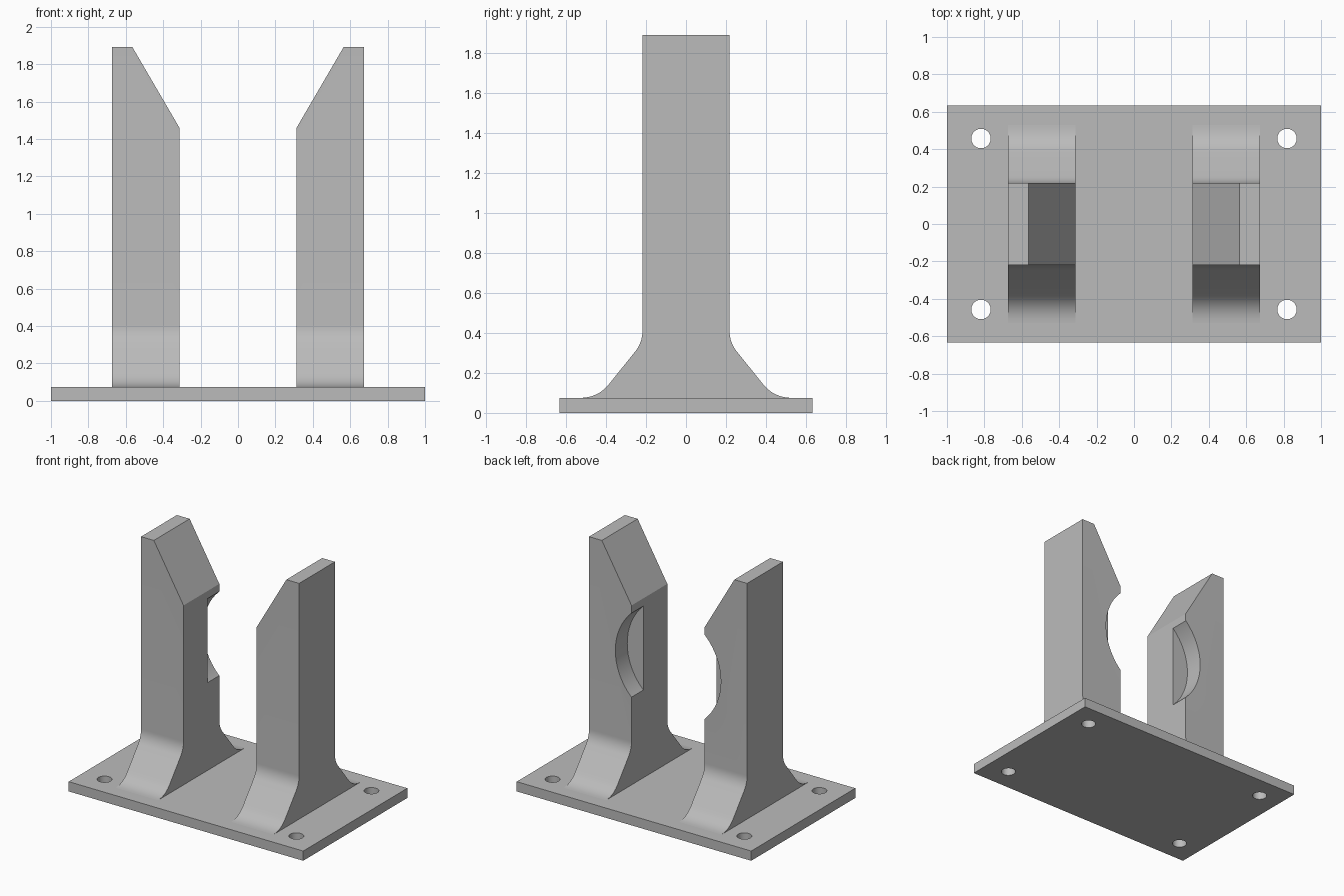
import bpy, bmesh, math
from mathutils import Vector

cube = bpy.data.objects.get("Cube")
if cube:
    bpy.data.objects.remove(cube, do_unlink=True)

# Dimensions
PLATE_X, PLATE_Y, PLATE_Z = 1.0, 0.634, 0.075
POST_IN, POST_OUT, POST_Y, POST_TOP = 0.312, 0.674, 0.218, 1.892
BEVEL_TOP_X, BEVEL_LOW_Z = 0.565, 1.458
HOLE_X, HOLE_Y, HOLE_R = 0.818, 0.457, 0.052
POCKET_R, POCKET_Z, POCKET_FLOOR = 0.45, 1.075, 0.073

grey = bpy.data.materials.new("plain grey")
grey.use_nodes = True
colour = (0.5, 0.5, 0.5, 1)
grey.diffuse_color = colour
grey.node_tree.nodes["Principled BSDF"].inputs["Base Color"].default_value = colour


def make_object(name, bm):
    bmesh.ops.recalc_face_normals(bm, faces=bm.faces)
    mesh = bpy.data.meshes.new(name)
    bm.to_mesh(mesh)
    bm.free()
    mesh.materials.append(grey)
    obj = bpy.data.objects.new(name, mesh)
    bpy.context.collection.objects.link(obj)
    return obj


def cylinder(name, radius, depth, location, rotation=(0, 0, 0), sides=64):
    bpy.ops.mesh.primitive_cylinder_add(vertices=sides, radius=radius, depth=depth,
                                        location=location, rotation=rotation)
    obj = bpy.context.object
    obj.name = name
    obj.hide_render = True
    obj.data.materials.append(grey)
    return obj


def cut(obj, cutter):
    """Subtract the cutter, apply the result and discard the cutter."""
    bpy.context.view_layer.objects.active = obj
    mod = obj.modifiers.new("cut", "BOOLEAN")
    mod.operation, mod.solver, mod.object = "DIFFERENCE", "EXACT", cutter
    bpy.ops.object.modifier_apply(modifier=mod.name)
    bpy.data.objects.remove(cutter, do_unlink=True)


def smooth(obj):
    bpy.ops.object.select_all(action="DESELECT")
    obj.select_set(True)
    bpy.context.view_layer.objects.active = obj
    bpy.ops.object.shade_smooth_by_angle(angle=math.radians(25))


def rounded(a, corner, b, steps=8):
    """Points of a smooth bend from a to b around a corner."""
    a, corner, b = Vector(a), Vector(corner), Vector(b)
    return [a.lerp(corner, t).lerp(corner.lerp(b, t), t)
            for t in (i / steps for i in range(steps + 1))]


# Base plate with four screw holes
bm = bmesh.new()
bmesh.ops.create_cube(bm, size=1)
bmesh.ops.scale(bm, vec=(2 * PLATE_X, 2 * PLATE_Y, PLATE_Z), verts=bm.verts)
bmesh.ops.translate(bm, vec=(0, 0, PLATE_Z / 2), verts=bm.verts)
plate = make_object("base_plate", bm)
for sx in (-1, 1):
    for sy in (-1, 1):
        cut(plate, cylinder("hole_cutter", HOLE_R, 1, (sx * HOLE_X, sy * HOLE_Y, 0), sides=40))
smooth(plate)

# Side outline of a post: straight column flaring into a curved foot
flare = rounded((POST_Y, 0.41), (POST_Y, 0.352), (0.256, 0.305))
flare += rounded((0.384, 0.146), (0.44, PLATE_Z), (0.53, PLATE_Z))
half = [Vector((POST_Y, POST_TOP))] + flare
outline = half + [Vector((-p.x, p.y)) for p in reversed(half)]

# Two posts with slanted inner tops and a round pocket open to the back
for side, name in ((1, "left_post"), (-1, "right_post")):
    bm = bmesh.new()
    face = bm.faces.new([bm.verts.new((side * POST_IN, p.x, p.y)) for p in outline])
    grown = bmesh.ops.extrude_face_region(bm, geom=[face])["geom"]
    bmesh.ops.translate(bm, vec=(side * (POST_OUT - POST_IN), 0, 0),
                        verts=[v for v in grown if isinstance(v, bmesh.types.BMVert)])
    normal = Vector((-side * (POST_TOP - BEVEL_LOW_Z), 0, BEVEL_TOP_X - POST_IN))
    sliced = bmesh.ops.bisect_plane(bm, geom=bm.verts[:] + bm.edges[:] + bm.faces[:],
                                    plane_co=(side * POST_IN, 0, BEVEL_LOW_Z),
                                    plane_no=normal, clear_outer=True)
    bmesh.ops.holes_fill(bm, edges=[e for e in sliced["geom_cut"]
                                    if isinstance(e, bmesh.types.BMEdge)])
    post = make_object(name, bm)
    cut(post, cylinder("pocket_cutter", POCKET_R, 1, (0, POCKET_FLOOR + 0.5, POCKET_Z),
                       (math.pi / 2, 0, 0)))
    smooth(post)
